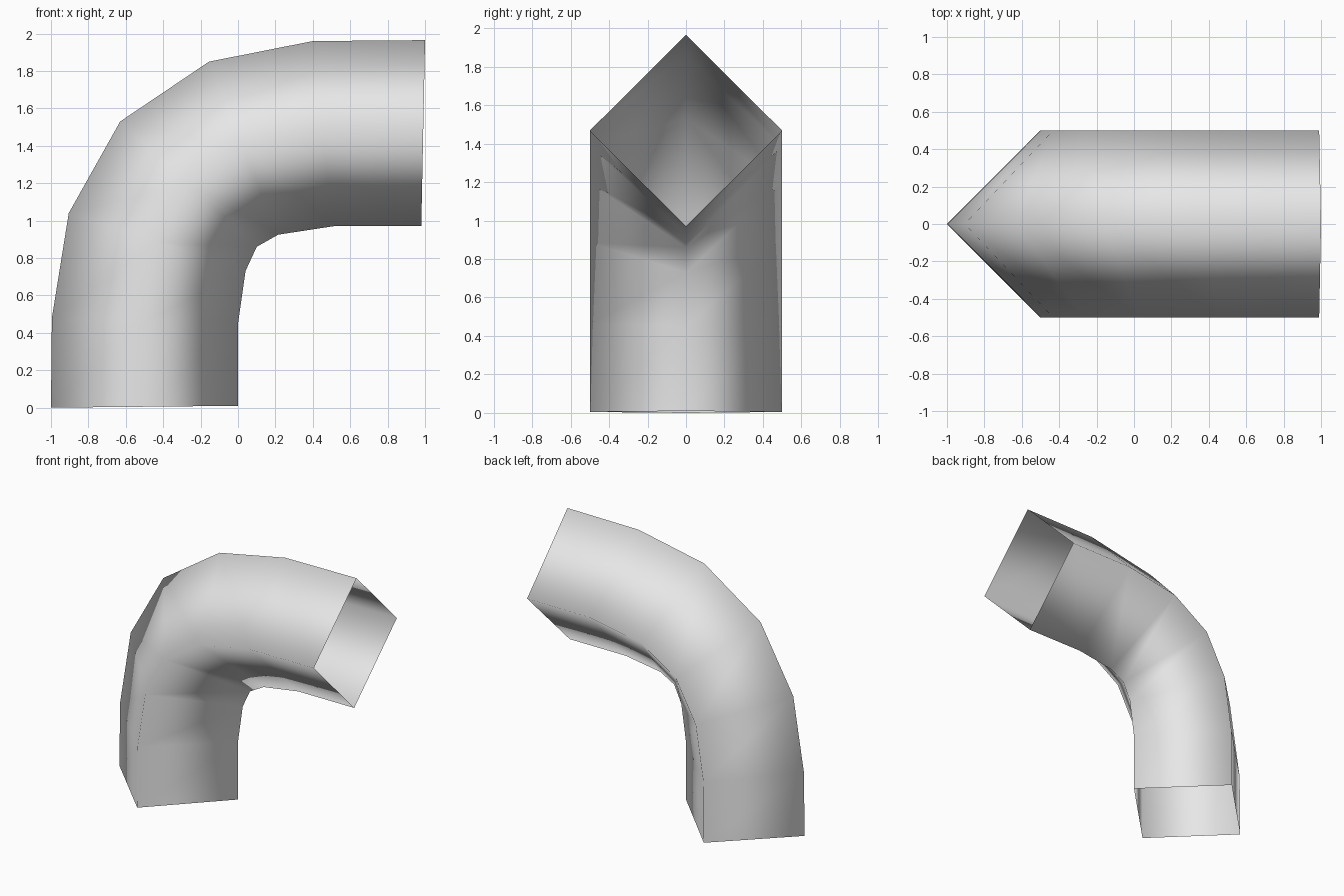
import bpy
import bmesh
from mathutils import Vector

cube = bpy.data.objects.get("Cube")
if cube:
    bpy.data.objects.remove(cube, do_unlink=True)

# Plain grey surface
grey = bpy.data.materials.new("plain grey")
grey.use_nodes = True
grey.diffuse_color = (0.8, 0.8, 0.8, 1)
grey.node_tree.nodes["Principled BSDF"].inputs["Base Color"].default_value = grey.diffuse_color

# Outer and inner bend points (x, z) of each diamond section
sections = [
    ((-1, 0), (0, 0.01)),
    ((-0.995, 0.48), (0, 0.45)),
    ((-0.905, 1.04), (0.04, 0.73)),
    ((-0.63, 1.53), (0.1, 0.86)),
    ((-0.155, 1.85), (0.215, 0.925)),
    ((0.4, 1.96), (0.51, 0.97)),
    ((1, 1.965), (0.98, 0.97)),
]
HALF_WIDTH = 0.5

# Open four-sided elbow pipe
bm = bmesh.new()
rings = []
for (ox, oz), (ix, iz) in sections:
    outer, inner = Vector((ox, 0, oz)), Vector((ix, 0, iz))
    side = Vector((0, HALF_WIDTH, 0))
    middle = (outer + inner) / 2
    rings.append([bm.verts.new(p) for p in (outer, middle - side, inner, middle + side)])
for low, high in zip(rings, rings[1:]):
    for i in range(4):
        j = (i + 1) % 4
        bm.faces.new((low[i], low[j], high[j], high[i])).smooth = True
bmesh.ops.recalc_face_normals(bm, faces=bm.faces[:])

mesh = bpy.data.meshes.new("elbow_pipe")
bm.to_mesh(mesh)
bm.free()
mesh.materials.append(grey)
pipe = bpy.data.objects.new("elbow_pipe", mesh)
bpy.context.collection.objects.link(pipe)
